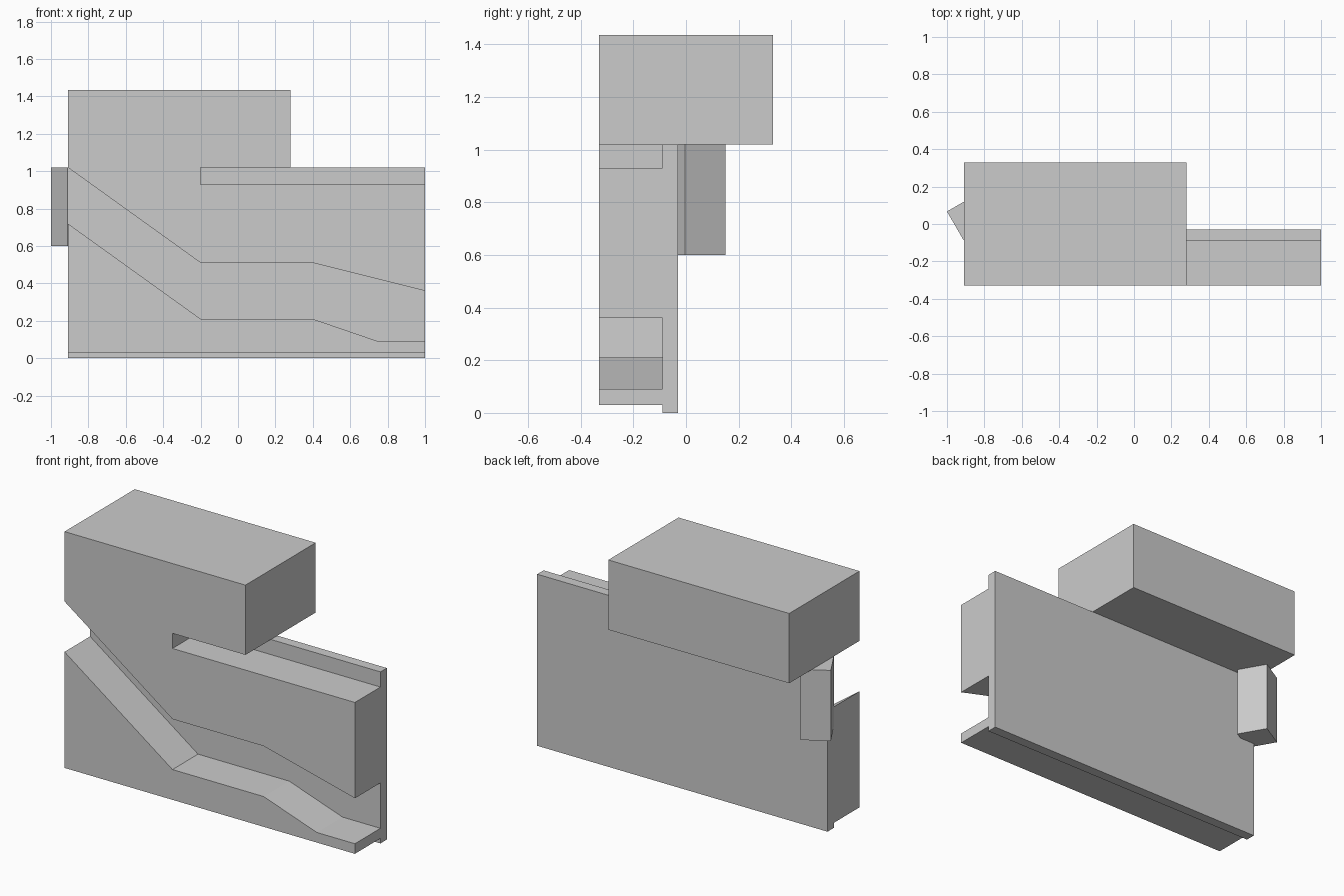
import bpy
import bmesh
from mathutils import Vector

cube = bpy.data.objects.get("Cube")
if cube:
    bpy.data.objects.remove(cube, do_unlink=True)

# One plain grey for the whole model
grey = bpy.data.materials.new("plain grey")
grey.use_nodes = True
grey.diffuse_color = (0.6, 0.6, 0.6, 1)
grey.node_tree.nodes["Principled BSDF"].inputs["Base Color"].default_value = (0.6, 0.6, 0.6, 1)

FRONT, STEP, BACK = -0.33, -0.09, -0.03
LEFT_END, RIGHT_END = -0.91, 1.0
DECK = 1.02


def extrude(name, outline, offset):
    """Extrude a flat outline of 3D points into a solid object."""
    bm = bmesh.new()
    face = bm.faces.new([bm.verts.new(p) for p in outline])
    grown = bmesh.ops.extrude_face_region(bm, geom=[face])["geom"]
    verts = [g for g in grown if isinstance(g, bmesh.types.BMVert)]
    bmesh.ops.translate(bm, verts=verts, vec=offset)
    bmesh.ops.recalc_face_normals(bm, faces=bm.faces)
    mesh = bpy.data.meshes.new(name)
    bm.to_mesh(mesh)
    bm.free()
    mesh.materials.append(grey)
    obj = bpy.data.objects.new(name, mesh)
    bpy.context.collection.objects.link(obj)
    return obj


def slab(name, profile, y0, y1):
    """Solid with an x-z profile running from y0 to y1."""
    return extrude(name, [(x, y0, z) for x, z in profile], (0, y1 - y0, 0))


# Thin backing plate
slab("back_plate", [(LEFT_END, 0), (RIGHT_END, 0), (RIGHT_END, DECK), (LEFT_END, DECK)], STEP, BACK)

# Body above the channel, one piece with the front of the top block
slab("upper_body", [(LEFT_END, DECK), (-0.2, 0.51), (0.4, 0.51), (RIGHT_END, 0.36),
                    (RIGHT_END, 0.93), (-0.2, 0.93), (-0.2, DECK)], FRONT, STEP)

# Body below the channel
slab("lower_body", [(LEFT_END, 0.03), (RIGHT_END, 0.03), (RIGHT_END, 0.09), (0.75, 0.09),
                    (0.4, 0.21), (-0.2, 0.21), (LEFT_END, 0.72)], FRONT, STEP)

# Overhanging top block
slab("top_block", [(LEFT_END, DECK), (0.28, DECK), (0.28, 1.435), (LEFT_END, 1.435)], FRONT, -FRONT)

# Turned post under the block, at the back of the plate
corner = Vector((-1.0, 0.067, 0.6))
along = Vector((0.866, 0.5, 0)) * 0.165
across = Vector((0.5, -0.866, 0)) * 0.178
extrude("corner_post", [corner, corner + along, corner + along + across, corner + across],
        (0, 0, DECK - 0.6))
